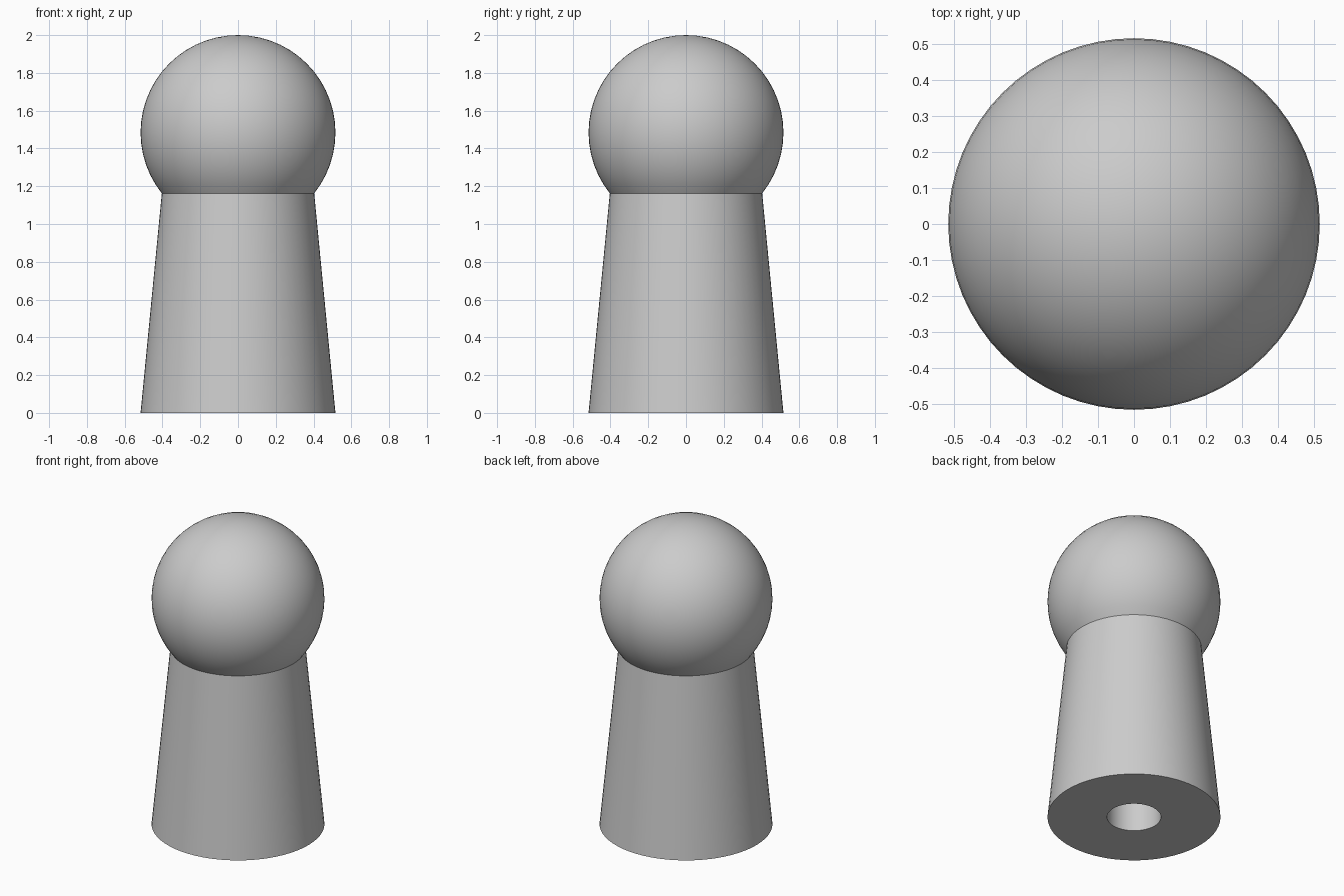
import bpy
import bmesh
from math import sin, cos, pi, radians
from mathutils import Vector

if "Cube" in bpy.data.objects:
    bpy.data.objects.remove(bpy.data.objects["Cube"], do_unlink=True)

RADIUS = 0.516        # ball and foot radius
CENTRE = 2 - RADIUS   # ball centre height
STEP = pi / 28        # angle between ball rings
SEGMENTS = 64

grey = bpy.data.materials.new("plain grey")
grey.use_nodes = True
grey.diffuse_color = (0.6, 0.6, 0.6, 1)
grey.node_tree.nodes["Principled BSDF"].inputs["Base Color"].default_value = (0.6, 0.6, 0.6, 1)


def lathe(name, profile):
    """Turn an (r, z) profile around the z axis."""
    bm = bmesh.new()
    verts = [bm.verts.new((r, 0, z)) for r, z in profile]
    edges = [bm.edges.new(pair) for pair in zip(verts, verts[1:])]
    bmesh.ops.spin(bm, geom=verts + edges, cent=Vector(), axis=(0, 0, 1),
                   angle=2 * pi, steps=SEGMENTS, use_merge=True)
    bmesh.ops.remove_doubles(bm, verts=bm.verts[:], dist=0.0001)
    bmesh.ops.recalc_face_normals(bm, faces=bm.faces[:])
    mesh = bpy.data.meshes.new(name)
    bm.to_mesh(mesh)
    bm.free()
    mesh.materials.append(grey)
    obj = bpy.data.objects.new(name, mesh)
    bpy.context.collection.objects.link(obj)
    bpy.ops.object.select_all(action="DESELECT")
    obj.select_set(True)
    bpy.context.view_layer.objects.active = obj
    bpy.ops.object.shade_smooth_by_angle(angle=radians(30))
    return obj


# Ball head, cut flat where it meets the neck
ball = [(RADIUS * cos(i * STEP), CENTRE + RADIUS * sin(i * STEP)) for i in range(-6, 15)]
neck_r, neck_z = ball[0]
ball[-1] = (0, 2)
lathe("ball_head", [(0, neck_z)] + ball)

# Tapered stem with a round bore in its underside
lathe("tapered_stem", [(0, 0.8), (0.161, 0.8), (0.161, 0), (RADIUS, 0),
                       (neck_r, neck_z), (0, neck_z)])
